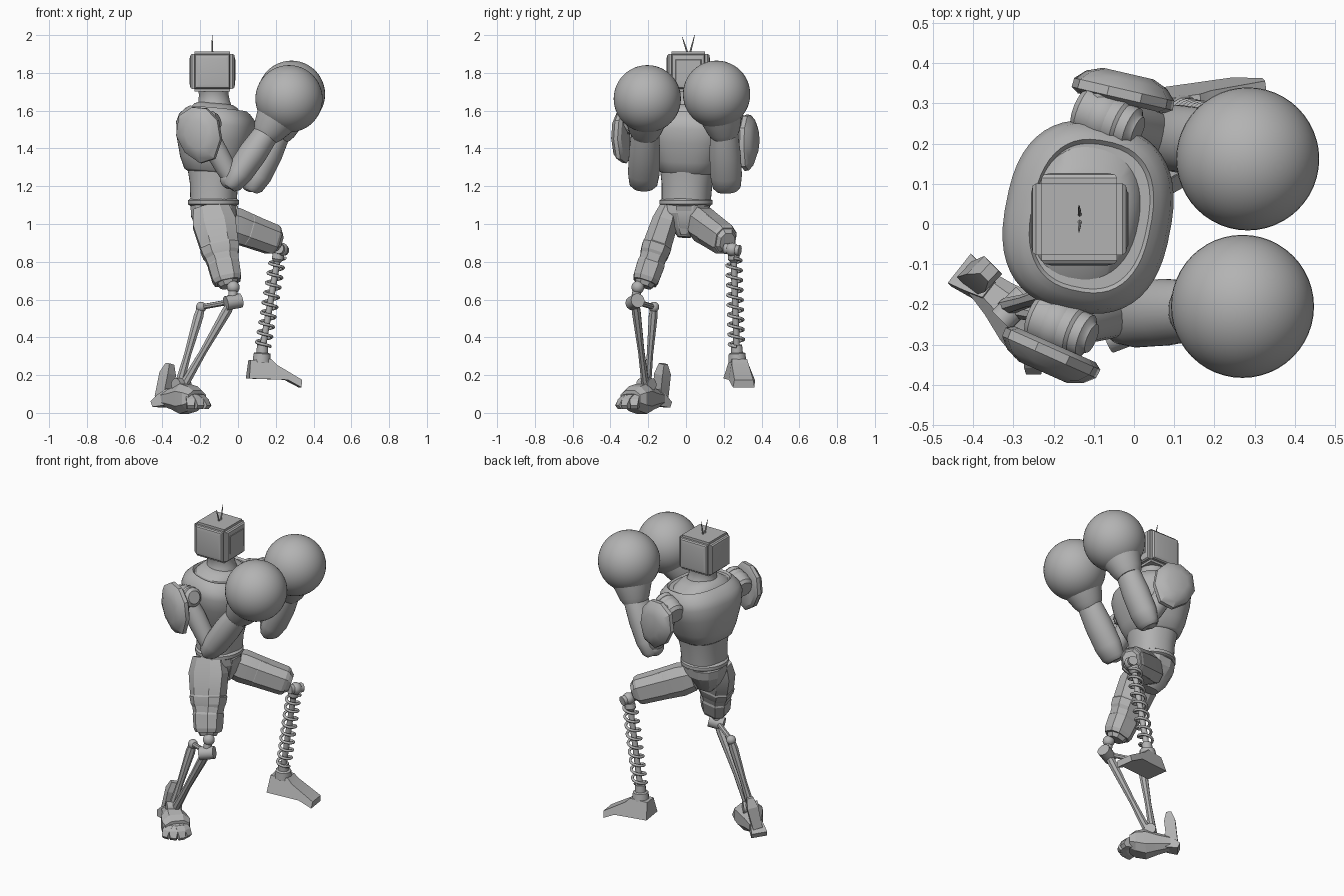
import bpy, bmesh, math
from mathutils import Vector, Matrix

cube = bpy.data.objects.get("Cube")
if cube:
    bpy.data.objects.remove(cube, do_unlink=True)

grey = bpy.data.materials.new("grey")
grey.use_nodes = True
COLOUR = (0.45, 0.45, 0.45, 1)
grey.diffuse_color = COLOUR
grey.node_tree.nodes["Principled BSDF"].inputs["Base Color"].default_value = COLOUR
parts = []


def finish(name, bm, angle=35):
    bmesh.ops.recalc_face_normals(bm, faces=bm.faces)
    me = bpy.data.meshes.new(name)
    bm.to_mesh(me)
    bm.free()
    me.materials.append(grey)
    ob = bpy.data.objects.new(name, me)
    bpy.context.collection.objects.link(ob)
    parts.append((ob, angle))
    return ob


def skin(name, rings, angle):
    """Bridge a stack of point rings and cap the ends."""
    bm = bmesh.new()
    loops = [[bm.verts.new(p) for p in ring] for ring in rings]
    n = len(loops[0])
    for lo, hi in zip(loops, loops[1:]):
        for i in range(n):
            bm.faces.new((lo[i], lo[(i + 1) % n], hi[(i + 1) % n], hi[i]))
    bm.faces.new(loops[0])
    bm.faces.new(loops[-1])
    return finish(name, bm, angle)


def limb(name, a, b, sections, n=24, ref=(0, 1, 0), power=2, angle=35):
    """Loft from a to b; sections are (t, half width along ref, half depth)."""
    a, b = Vector(a), Vector(b)
    axis = (b - a).normalized()
    u = Vector(ref)
    u = (u - axis * u.dot(axis)).normalized()
    v = axis.cross(u)
    rings = []
    for t, w, d in sections:
        ring = []
        for i in range(n):
            ang = (i + 0.5) * math.tau / n
            c, s = math.cos(ang), math.sin(ang)
            c = math.copysign(abs(c) ** (2 / power), c)
            s = math.copysign(abs(s) ** (2 / power), s)
            ring.append(a.lerp(b, t) + u * w * c + v * d * s)
        rings.append(ring)
    return skin(name, rings, angle)


def rod(name, a, b, r, n=16):
    return limb(name, a, b, [(0, r, r), (1, r, r)], n, ref=(0.3, 1, 0.2))


def prism(name, outline, layers, matrix, angle=20):
    """Outline in local XY, stacked along local Z; layers are (z, scale)."""
    return skin(name, [[matrix @ Vector((x * s, y * s, z)) for x, y in outline]
                       for z, s in layers], angle)


def ball(name, centre, r, seg=24):
    bm = bmesh.new()
    bmesh.ops.create_uvsphere(bm, u_segments=seg, v_segments=seg // 2, radius=r)
    bmesh.ops.translate(bm, verts=bm.verts, vec=centre)
    return finish(name, bm, 60)


# Torso: waist, belt, chest shell, collar and neck
YAW = (0.2, 1, 0)
limb("belt", (-0.13, 0, 1.095), (-0.13, 0, 1.135),
     [(0, .125, .122), (.25, .142, .136), (.75, .142, .136), (1, .125, .122)], 32)
limb("waist", (-0.13, 0, 1.1), (-0.125, 0.01, 1.32),
     [(0, .128, .12), (.5, .133, .125), (1, .15, .145)], 40, YAW, 2.3)
limb("chest_shell", (-0.138, 0.01, 1.27), (-0.105, 0.02, 1.62),
     [(0, .138, .128), (.03, .153, .145), (.2, .18, .172), (.5, .22, .2), (.72, .238, .208),
      (.84, .23, .196), (.93, .205, .168), (.97, .19, .15), (.94, .18, .142)], 48, YAW, 2.5)
limb("collar", (-0.125, 0.02, 1.55), (-0.115, 0.02, 1.64),
     [(0, .185, .148), (.5, .172, .138), (.85, .125, .112), (1, .085, .085)], 40, YAW, 2.3)
limb("neck", (-0.125, 0.015, 1.6), (-0.13, 0.012, 1.72),
     [(0, .1, .1), (.4, .08, .084), (.75, .072, .078), (1, .085, .085)], 32)

# Head: boxy set whose four sides swell out into chamfered panels
bm = bmesh.new()
bmesh.ops.create_cube(bm, size=1, matrix=Matrix.Translation((-0.136, 0.012, 1.808))
                      @ Matrix.Diagonal((0.216, 0.206, 0.212, 1)))
bmesh.ops.bevel(bm, geom=bm.edges[:], offset=0.014, segments=2, affect='EDGES')
bm.normal_update()
sides = [f for f in bm.faces if f.calc_area() > 0.02 and abs(f.normal.z) < 0.5]
bmesh.ops.inset_individual(bm, faces=sides, thickness=0.008, depth=0.008)
bmesh.ops.inset_individual(bm, faces=sides, thickness=0.026, depth=0.004)
finish("head", bm, 15)
screen = [(-.07, -.058), (.07, -.058), (.07, .058), (-.07, .058)]
prism("screen", screen, [(0, 1), (.012, 1), (.016, .94)],
      Matrix.Translation((-0.03, 0.012, 1.815)) @ Matrix(((0, 0, 1, 0), (1, 0, 0, 0), (0, 1, 0, 0), (0, 0, 0, 1))))
for side, y, top in (("left", 0.046, 2.0), ("right", -0.02, 1.99)):
    limb(side + "_antenna", (-0.135, 0.012 + y * .2, 1.905), (-0.137, y, top),
         [(0, .005, .005), (.5, .004, .004), (1, .0015, .0015)], 6, (1, 0, 0))

# Arms: shoulder, sleeve, pad, upper arm, forearm, cuff and round glove
pad_outline = [(-.085, .125), (0, .15), (.08, .12), (.125, .04), (.115, -.06),
               (.05, -.15), (-.035, -.15), (-.105, -.07), (-.128, .03)]
arms = (
    ("left", 1, (-0.075, 0.265, 1.52), (0.085, 0.215, 1.21), (0.22, 0.2, 1.5),
     (0.283, 0.162, 1.687), (-0.03, 0.3, 1.435), -13),
    ("right", -1, (-0.19, -0.25, 1.52), (-0.025, -0.225, 1.225), (0.165, -0.215, 1.5),
     (0.27, -0.205, 1.663), (-0.195, -0.3, 1.475), -24),
)
for side, s, shoulder, elbow, wrist, glove, pad, yaw in arms:
    sh, el, wr, gl = map(Vector, (shoulder, elbow, wrist, glove))
    ball(side + "_shoulder", sh, 0.068)
    rod(side + "_shoulder_axle", sh - Vector((0, s * .12, 0)), sh + Vector((0, s * .06, 0)), 0.045)
    fore = Vector((0.085, -0.035, 0.03))
    limb(side + "_sleeve", sh - fore * 0.7, sh + fore,
         [(0, .05, .05), (.1, .066, .066), (.7, .063, .063), (.75, .056, .056),
          (.9, .056, .056), (.95, .042, .042), (1, .038, .038)])
    limb(side + "_upper_arm", sh, el,
         [(0, .05, .05), (.35, .058, .06), (.75, .055, .055), (1, .05, .045)], 16)
    ball(side + "_elbow", el + Vector((-.015, 0, .015)), 0.056)
    limb(side + "_forearm", el - (wr - el) * .12, wr,
         [(0, .055, .035), (.06, .074, .055), (.25, .084, .072), (.6, .083, .076), (.9, .075, .068), (1, .068, .062)], 28)
    limb(side + "_cuff", wr - (gl - wr) * .2, gl,
         [(0, .07, .07), (.12, .086, .086), (.35, .104, .104), (.6, .125, .125)], 32)
    ball(side + "_glove", gl, 0.178, 48)
    # Shield-shaped pad that follows the upper arm
    turn = Matrix.Rotation(math.radians(yaw), 4, 'Z') @ Matrix.Rotation(math.radians(-16), 4, 'Y')
    upright = Matrix(((1, 0, 0, 0), (0, 0, s, 0), (0, 1, 0, 0), (0, 0, 0, 1)))
    prism(side + "_shoulder_pad", pad_outline, [(0, .86), (.012, 1), (.035, .99), (.06, .8), (.076, .5)],
          Matrix.Translation(pad) @ turn @ upright, 32)

# Pelvis
limb("pelvis", (-0.13, 0, 1.1), (-0.12, -0.01, 0.93),
     [(0, .13, .125), (.3, .125, .125), (.7, .075, .1), (1, .035, .06)], 12, power=2.4, angle=20)
limb("pelvis_guard", (-0.02, -0.012, 1.1), (-0.06, -0.012, 0.95),
     [(0, .05, .025), (.6, .04, .025), (1, .02, .02)], 4, power=4)


def thigh(side, a, b, ref, sections, plates):
    limb(side + "_thigh", a, b, sections, 8, ref, 2.4, 15)
    for i, (t0, t1, w, d) in enumerate(plates):
        limb(f"{side}_thigh_plate_{i + 1}", a, b,
             [(t0, w * .9, d * .9), (t0 + .04, w, d), (t1 - .05, w * .93, d * .95), (t1, w * .82, d * .85)], 8, ref, 2.6, 15)


# Standing right leg
knee = (-0.025, -0.255, 0.665)
joint = (-0.03, -0.27, 0.59)
rear = (-0.195, -0.17, 0.56)
ankle = (-0.285, -0.215, 0.15)
thigh("right", (-0.145, -0.085, 1.09), (-0.05, -0.225, 0.67), (1, 0, 0),
      [(0, .1, .055), (.2, .122, .075), (.45, .11, .08), (.7, .088, .072), (.93, .064, .062), (1, .045, .045)],
      [(.46, .64, .11, .083), (.68, .95, .088, .077)])
ball("right_knee", knee, 0.034)
rod("right_knee_link", knee, joint, 0.024)
rod("right_knee_joint", (-0.065, -0.285, 0.58), (0.014, -0.255, 0.595), 0.038)
rod("right_knee_strut", joint, rear, 0.015, 8)
ball("right_rear_joint", rear, 0.028)
taper = [(0, .02, .022), (.12, .025, .028), (.6, .018, .02), (1, .022, .026)]
limb("right_front_shin", joint, ankle, taper, 8)
limb("right_rear_shin", rear, (-0.315, -0.205, 0.14), taper, 8)

# Long clawed right foot, turned outward
ACROSS = (1, 1, 0)
rod("right_ankle", (-0.33, -0.24, 0.15), (-0.27, -0.18, 0.15), 0.034, 12)
limb("right_foot_body", (-0.39, -0.14, 0.075), (-0.215, -0.295, 0.075),
     [(0, .04, .04), (.3, .055, .06), (.6, .078, .085), (.85, .088, .07), (1, .075, .045)], 8, ACROSS, 2.5, 15)
hub = Vector((-0.25, -0.265, 0.085))
for i, tip in enumerate([(-.15, -.275), (-.16, -.325), (-.2, -.358), (-.25, -.368)]):
    tip = Vector((*tip, .03))
    mid = hub.lerp(tip, .6) + Vector((0, 0, .015))
    limb(f"right_toe_{i + 1}_base", hub, mid, [(0, .035, .035), (.9, .04, .036), (1, .034, .03)], 4, (0, 0, 1), angle=15)
    limb(f"right_toe_{i + 1}_claw", hub.lerp(mid, .8), tip,
         [(0, .036, .03), (.5, .034, .028), (1, .014, .022)], 4, (0, 0, 1), 4, 15)
limb("right_heel", (-0.35, -0.175, 0.09), (-0.43, -0.115, 0.045),
     [(0, .03, .05), (.5, .045, .04), (1, .055, .02)], 4, ACROSS, 4, 15)
limb("right_heel_spur", (-0.4, -0.135, 0.08), (-0.36, -0.12, 0.26),
     [(0, .035, .04), (.7, .04, .04), (1, .024, .018)], 4, ACROSS, 3, 15)

# Raised left leg
thigh("left", (-0.09, 0.055, 1.02), (0.215, 0.22, 0.905), (0, 0, 1),
      [(0, .085, .065), (.2, .098, .075), (.55, .09, .072), (.93, .072, .06), (1, .05, .045)],
      [(.4, .94, .09, .075)])
ball("left_knee", (0.23, 0.245, 0.865), 0.036)
rod("left_knee_axle", (0.215, 0.205, 0.87), (0.245, 0.285, 0.86), 0.028)
top, low = Vector((0.215, 0.252, 0.845)), Vector((0.13, 0.268, 0.34))
rod("left_shin_rod", top, low, 0.017)
limb("left_knee_socket", top, low, [(0, .03, .03), (.06, .032, .032), (.09, .02, .02)])

# Coil spring around the left shin
curve = bpy.data.curves.new("left_shin_spring", 'CURVE')
curve.dimensions = '3D'
curve.bevel_depth = 0.008
curve.bevel_resolution = 2
curve.use_fill_caps = True
spline = curve.splines.new('POLY')
turns, per = 9, 18
spline.points.add(turns * per)
for i, point in enumerate(spline.points):
    ang = i / per * math.tau
    p = top.lerp(low, .05 + .93 * i / (turns * per))
    point.co = (p.x + .039 * math.cos(ang), p.y + .039 * math.sin(ang), p.z, 1)
curve.materials.append(grey)
spring = bpy.data.objects.new("left_shin_spring", curve)
bpy.context.collection.objects.link(spring)

# Blocky left foot
limb("left_ankle", (0.13, 0.268, 0.36), (0.125, 0.272, 0.27),
     [(0, .03, .03), (.45, .032, .032), (.5, .045, .045), (1, .05, .05)], 12)
side_outline = [(-.07, .06), (.04, .065), (.07, .035), (.205, -.045), (.2, -.085), (.125, -.045), (-.08, -.038)]
place = Matrix.Translation((0.13, 0.278, 0.22)) @ Matrix.Rotation(math.radians(8), 4, 'Z')
widths = [.04, .04, .045, .05, .058, .07, .07]
skin("left_foot", [[place @ Vector((x, s * w, z)) for (x, z), w in zip(side_outline, widths)]
                   for s in (-1, 1)], 15)

# Smooth the rounded surfaces, keeping hard edges sharp
for ob, angle in parts:
    bpy.ops.object.select_all(action='DESELECT')
    ob.select_set(True)
    bpy.context.view_layer.objects.active = ob
    bpy.ops.object.shade_smooth_by_angle(angle=math.radians(angle))
